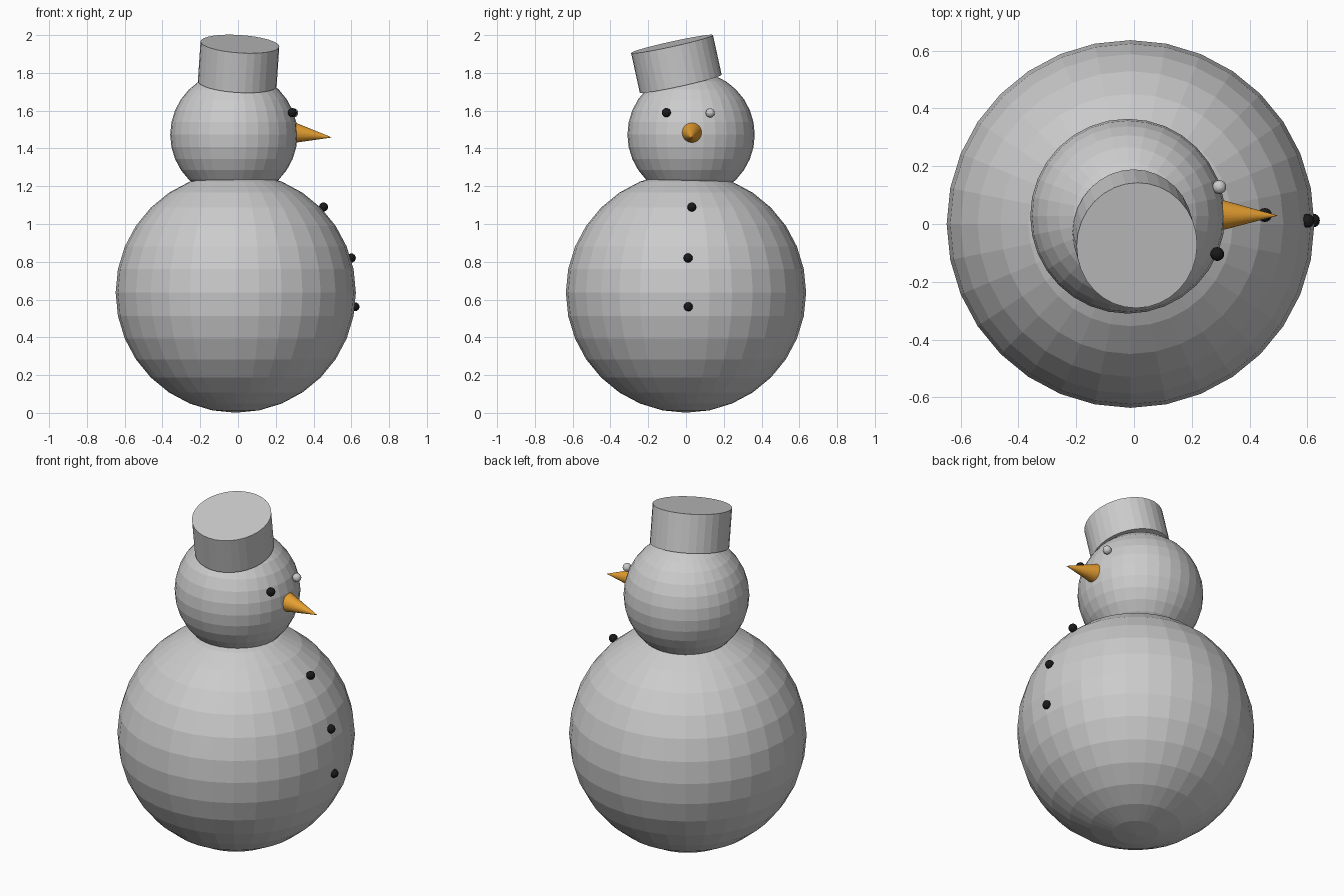
import bpy
from mathutils import Vector

if "Cube" in bpy.data.objects:
    bpy.data.objects.remove(bpy.data.objects["Cube"])


def material(name, color):
    mat = bpy.data.materials.new(name)
    mat.diffuse_color = color
    mat.use_nodes = True
    mat.node_tree.nodes["Principled BSDF"].inputs["Base Color"].default_value = mat.diffuse_color
    return mat


def finish(name, mat=None):
    obj = bpy.context.object
    obj.name = name
    if mat:
        obj.data.materials.append(mat)
    return obj


def ball(name, center, radius, segments=32, mat=None):
    bpy.ops.mesh.primitive_uv_sphere_add(
        segments=segments, ring_count=segments // 2, radius=radius, location=center)
    return finish(name, mat)


def spindle(name, start, end, r1, r2, mat=None):
    """Closed cone or cylinder running from start to end."""
    start, end = Vector(start), Vector(end)
    axis = end - start
    bpy.ops.mesh.primitive_cone_add(
        vertices=32, radius1=r1, radius2=r2, depth=axis.length, location=(start + end) / 2)
    obj = finish(name, mat)
    obj.rotation_mode = 'QUATERNION'
    obj.rotation_quaternion = Vector((0, 0, 1)).rotation_difference(axis)
    return obj


coal = material("coal", (0.01, 0.01, 0.01, 1))
carrot = material("carrot", (0.8, 0.35, 0.03, 1))

# Snow body and head
ball("body", (-0.012, 0, 0.637), 0.636)
ball("head", (-0.022, 0.027, 1.473), 0.337)

# Tilted hat, slightly wider front to back
hat = spindle("hat", (-0.004, -0.028, 1.743), (0.01, -0.074, 1.953), 0.209, 0.209)
hat.scale = (1, 1.062, 1)

# Carrot nose pointing to +x and slightly down
spindle("nose", (0.295, 0.031, 1.483), (0.498, 0.029, 1.458), 0.055, 0, carrot)

# Eyes: one coal, one plain
ball("right_eye", (0.288, -0.104, 1.59), 0.024, 16, coal)
ball("left_eye", (0.295, 0.128, 1.588), 0.024, 16)

# Row of buttons down the body
for i, center in enumerate([(0.453, 0.031, 1.09), (0.6, 0.011, 0.82), (0.619, 0.012, 0.562)]):
    ball(f"button_{i + 1}", center, 0.024, 16, coal)
